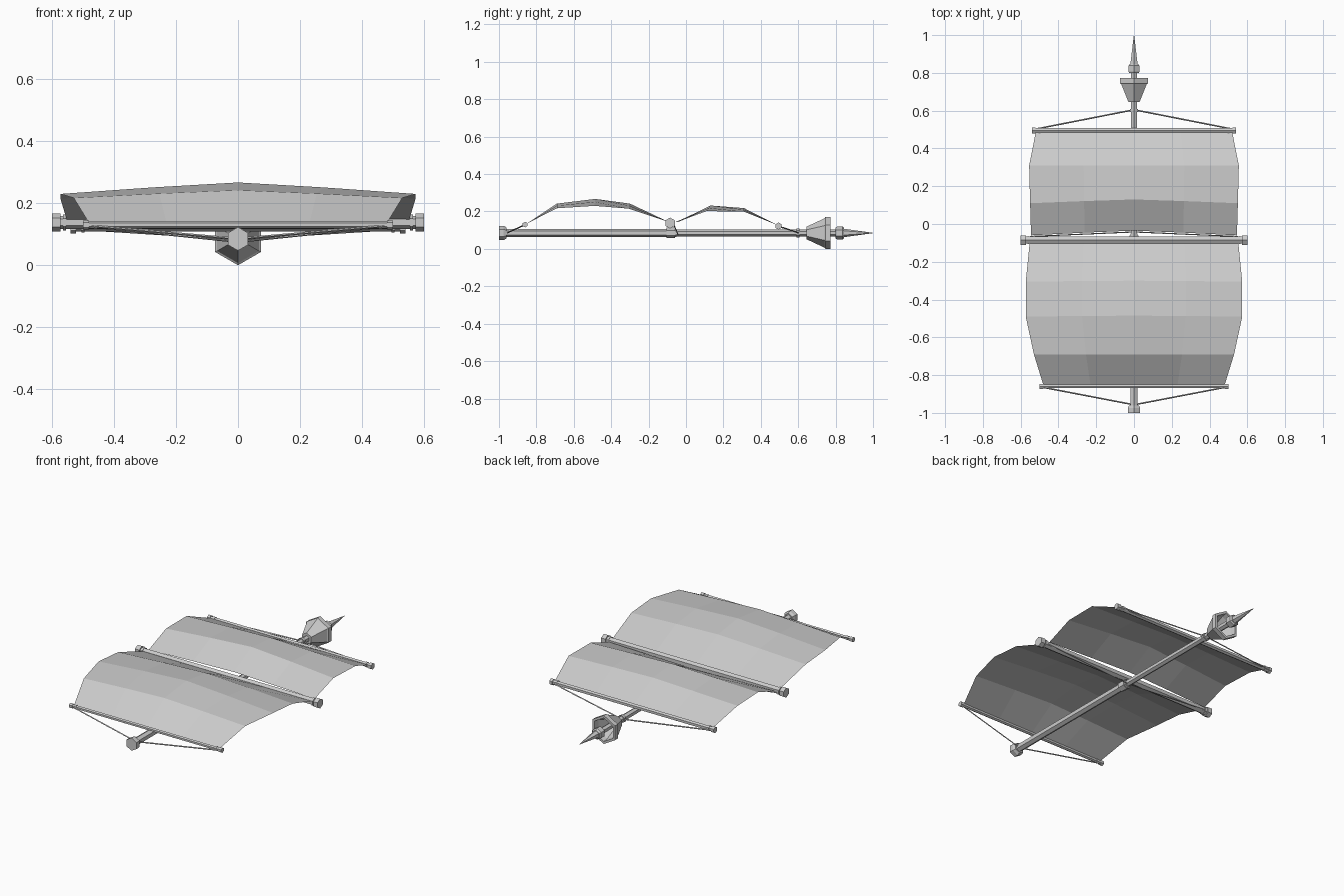
import bpy, bmesh
from math import cos, sin, pi
from mathutils import Vector

cube = bpy.data.objects.get("Cube")
if cube:
    bpy.data.objects.remove(cube, do_unlink=True)

grey = bpy.data.materials.new("plain_grey")
grey.use_nodes = True
grey.diffuse_color = (0.6, 0.6, 0.6, 1)
grey.node_tree.nodes["Principled BSDF"].inputs["Base Color"].default_value = (0.6, 0.6, 0.6, 1)

MAST_Z = 0.085


def finish(name, bm, solid=True):
    if solid:
        bmesh.ops.recalc_face_normals(bm, faces=bm.faces)
    mesh = bpy.data.meshes.new(name)
    bm.to_mesh(mesh)
    bm.free()
    mesh.materials.append(grey)
    obj = bpy.data.objects.new(name, mesh)
    bpy.context.collection.objects.link(obj)
    return obj


def turned(name, start, direction, profile, sides=6):
    """Faceted solid: profile of (distance, radius) along a direction."""
    start, d = Vector(start), Vector(direction).normalized()
    u = (Vector((0, 0, 1)) - d * d.z).normalized()
    v = d.cross(u)
    bm = bmesh.new()
    rings = []
    for dist, r in profile:
        ring = []
        for i in range(sides):
            a = 2 * pi * i / sides
            ring.append(bm.verts.new(start + d * dist + (u * cos(a) + v * sin(a)) * r))
        rings.append(ring)
    for a, b in zip(rings, rings[1:]):
        for i in range(sides):
            j = (i + 1) % sides
            bm.faces.new((a[i], a[j], b[j], b[i]))
    bm.faces.new(rings[0])
    bm.faces.new(rings[-1])
    return finish(name, bm)


def rod(name, a, b, r, sides=6):
    d = Vector(b) - Vector(a)
    return turned(name, a, d, [(0, r), (d.length, r)], sides)


def along_mast(name, profile):
    return turned(name, (0, 0, MAST_Z), (0, 1, 0), profile)


# Mast, lower part thicker than the upper part
along_mast("lower_mast", [(-0.98, 0.022), (-0.05, 0.022)])
along_mast("upper_mast", [(-0.05, 0.018), (0.85, 0.018)])
along_mast("mast_foot", [(-1.0, 0.038), (-0.975, 0.038), (-0.96, 0.03)])
along_mast("mast_collar", [(-0.105, 0.028), (-0.06, 0.028)])
along_mast("rope_collar", [(0.592, 0.024), (0.608, 0.024)])

# Lookout basket: an open cup with a rim and an inner floor
along_mast("lookout_basket", [(0.645, 0.034), (0.74, 0.078), (0.745, 0.085), (0.772, 0.085),
                              (0.772, 0.07), (0.74, 0.066), (0.665, 0.032)])
along_mast("masthead_collar", [(0.8, 0.03), (0.808, 0.034), (0.838, 0.034), (0.846, 0.026)])
along_mast("masthead_spike", [(0.84, 0.023), (1.0, 0.001)])

# Yards: name, y, z, half length, radius, cap radius, cap length
yards = [
    ("bottom_yard", -0.86, 0.13, 0.5, 0.011, 0.015, 0.02),
    ("middle_yard", -0.085, 0.138, 0.6, 0.021, 0.029, 0.028),
    ("top_yard", 0.495, 0.122, 0.54, 0.014, 0.019, 0.018),
]
for name, y, z, half, r, cap_r, cap in yards:
    rod(name, (-half, y, z), (half, y, z), r)
    for side, s in (("left", 1), ("right", -1)):
        rod(f"{name}_cap_{side}", (s * (half - cap), y, z), (s * half, y, z), cap_r)
        rod(f"{name}_ring_{side}", (s * (half - 0.045), y, z), (s * (half - 0.035), y, z), r * 1.2)

# Stay ropes from the yard ends to the mast
for side, s in (("left", 1), ("right", -1)):
    rod(f"bottom_rope_{side}", (s * 0.48, -0.865, 0.127), (0, -0.957, 0.085), 0.004, 4)
    rod(f"top_rope_{side}", (s * 0.52, 0.503, 0.118), (0, 0.605, 0.085), 0.004, 4)
    rod(f"middle_rope_{side}", (s * 0.55, -0.066, 0.132), (0, -0.042, 0.075), 0.003, 4)


def sail(name, rows):
    """Billowed sheet; each row is (y edge, y centre, z edge, z centre, half width)."""
    bm = bmesh.new()
    grid = []
    for ye, yc, ze, zc, w in rows:
        line = []
        for t in (-1, -0.48, 0, 0.48, 1):
            k = 1 - abs(t) ** 1.15
            line.append(bm.verts.new((t * w, ye + (yc - ye) * k, ze + (zc - ze) * k)))
        grid.append(line)
    for a, b in zip(grid, grid[1:]):
        for i in range(len(a) - 1):
            bm.faces.new((a[i], a[i + 1], b[i + 1], b[i]))
    return finish(name, bm, False)


sail("lower_sail", [
    (-0.852, -0.852, 0.135, 0.135, 0.48),
    (-0.69, -0.69, 0.217, 0.242, 0.53),
    (-0.49, -0.485, 0.23, 0.267, 0.573),
    (-0.305, -0.3, 0.215, 0.242, 0.573),
    (-0.095, -0.095, 0.145, 0.145, 0.552),
])
sail("upper_sail", [
    (-0.06, -0.035, 0.142, 0.146, 0.545),
    (0.11, 0.13, 0.202, 0.232, 0.55),
    (0.31, 0.31, 0.199, 0.218, 0.555),
    (0.487, 0.487, 0.128, 0.128, 0.52),
])
